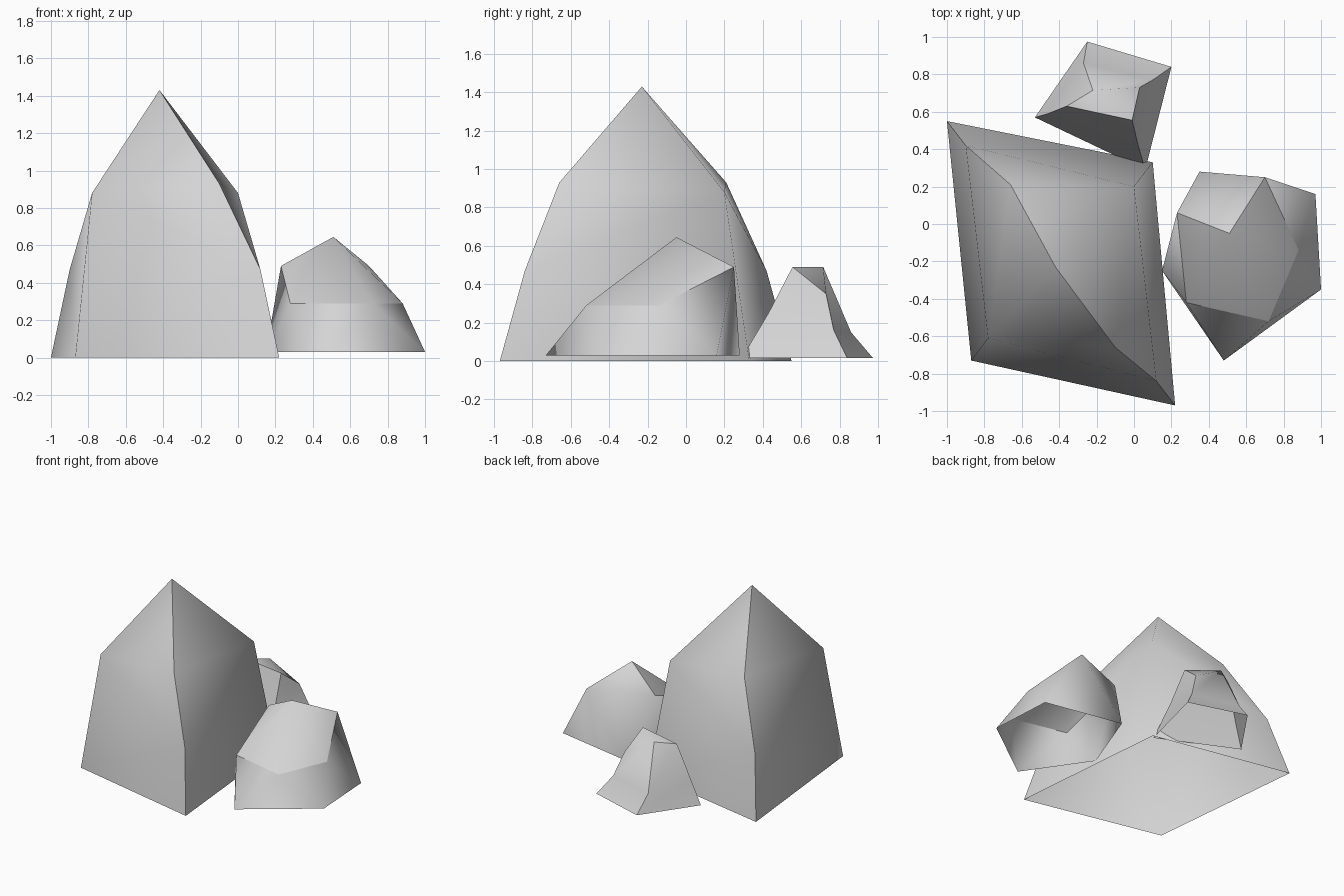
import bpy
import bmesh

cube = bpy.data.objects.get("Cube")
if cube:
    bpy.data.objects.remove(cube, do_unlink=True)

# One stone colour for all rocks
stone = bpy.data.materials.new("stone_grey")
stone.use_nodes = True
grey = (0.66, 0.66, 0.66, 1.0)
stone.diffuse_color = grey
shader = next(n for n in stone.node_tree.nodes if n.type == "BSDF_PRINCIPLED")
shader.inputs["Base Color"].default_value = grey
shader.inputs["Roughness"].default_value = 0.9


def build_rock(name, corners, faces, ridges):
    """Open shell: corners are lettered points; faces and ridges are spelled with those letters."""
    bm = bmesh.new()
    verts = {letter: bm.verts.new(point) for letter, point in corners.items()}
    for spelling in faces.split():
        face = bm.faces.new([verts[letter] for letter in spelling])
        face.smooth = True
    bmesh.ops.recalc_face_normals(bm, faces=bm.faces[:])

    # Point the shell outwards, judged by its highest face
    top = max(bm.faces, key=lambda f: f.calc_center_median().z)
    top.normal_update()
    if top.normal.z < 0:
        bmesh.ops.reverse_faces(bm, faces=bm.faces[:])

    # Creases along the named ridges
    for start, end in ridges.split():
        bm.edges.get((verts[start], verts[end])).smooth = False

    mesh = bpy.data.meshes.new(name)
    bm.to_mesh(mesh)
    bm.free()
    mesh.materials.append(stone)
    rock = bpy.data.objects.new(name, mesh)
    bpy.context.scene.collection.objects.link(rock)


# Large rock: four-cornered peak with two bent sharp ridges (A and C)
large_corners = {
    "A": (-1, 0.55, 0), "e": (-0.9, 0.42, 0.47), "E": (-0.66, 0.21, 0.93),
    "C": (0.22, -0.97, 0), "g": (0.12, -0.84, 0.47), "G": (-0.1, -0.66, 0.93),
    "B": (0.1, 0.33, 0), "b": (0, 0.2, 0.88),
    "D": (-0.87, -0.73, 0), "d": (-0.78, -0.61, 0.88),
    "P": (-0.42, -0.23, 1.43),
}
large_faces = ""
for corner, shoulder in ("Bb", "Dd"):
    for base, low, high in ("AeE", "CgG"):
        large_faces += f" {corner}{base}{low}{shoulder} {low}{high}{shoulder} {shoulder}{high}P"
build_rock("large_rock", large_corners, large_faces, "Ae eE EP Cg gG GP")

# Medium rock: five-sided shell with a tilted cap
foot = 0.03
medium_corners = {
    "P": (0.51, -0.05, 0.645), "Q": (0.23, 0.06, 0.49), "R": (0.7, 0.25, 0.49),
    "S": (0.28, -0.42, 0.29), "T": (0.72, -0.52, 0.29), "U": (0.88, -0.14, 0.29),
    "a": (0.48, -0.73, foot), "b": (1, -0.35, foot), "c": (0.97, 0.16, foot),
    "d": (0.35, 0.28, foot), "e": (0.15, -0.25, foot),
}
build_rock(
    "medium_rock", medium_corners,
    "PQS PST PTU PUR PQR QRd Rcd UcR Ubc TbU Tab STa Sea QeS Qde",
    "PQ PR QS ST TU UR",
)

# Small rock: four-sided stump with bent ridges and a slanted top
foot = 0.015
small_corners = {
    "p": (-0.36, 0.63, 0.48), "q": (-0.01, 0.555, 0.49),
    "r": (0.03, 0.73, 0.35), "s": (-0.22, 0.715, 0.49),
    "t": (-0.27, 0.86, 0.15), "u": (-0.46, 0.59, 0.2),
    "v": (0.1, 0.77, 0.16), "w": (0.02, 0.43, 0.25),
    "E": (-0.53, 0.57, foot), "F": (-0.25, 0.975, foot),
    "G": (0.2, 0.84, foot), "H": (0.06, 0.29, foot),
}
build_rock(
    "small_rock", small_corners,
    "pqs qrs EHwu uwqp HGvw wvrq GFtv vtsr FEut tup tps",
    "pq qr rv vG qw wH ps st tF up uE",
)
